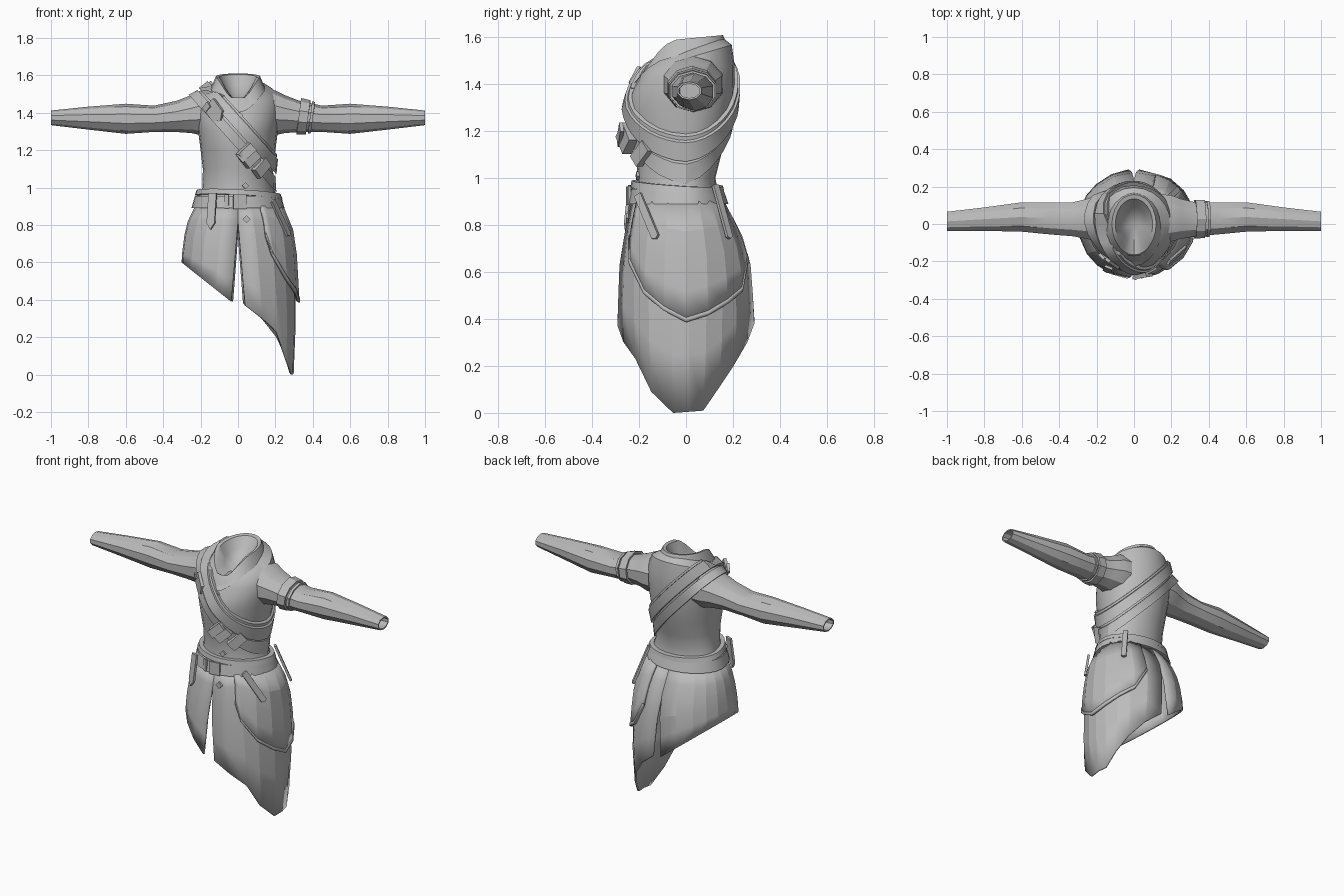
import bpy, bmesh, math
from mathutils import Vector, Matrix
from mathutils.bvhtree import BVHTree

if "Cube" in bpy.data.objects:
    bpy.data.objects.remove(bpy.data.objects["Cube"])

cloth = bpy.data.materials.new("grey cloth")
cloth.diffuse_color = (0.5, 0.5, 0.5, 1)
cloth.use_nodes = True
cloth.node_tree.nodes["Principled BSDF"].inputs["Base Color"].default_value = cloth.diffuse_color
V = Vector


def add(name, verts, faces, angle=30, thick=0.0):
    me = bpy.data.meshes.new(name)
    me.from_pydata(verts, [], faces)
    bm = bmesh.new()
    bm.from_mesh(me)
    bmesh.ops.recalc_face_normals(bm, faces=bm.faces)
    bm.to_mesh(me)
    bm.free()
    me.materials.append(cloth)
    ob = bpy.data.objects.new(name, me)
    bpy.context.collection.objects.link(ob)
    if angle:
        bpy.ops.object.select_all(action='DESELECT')
        bpy.context.view_layer.objects.active = ob
        ob.select_set(True)
        bpy.ops.object.shade_smooth_by_angle(angle=math.radians(angle))
    if thick:
        mod = ob.modifiers.new("thickness", 'SOLIDIFY')
        mod.thickness = thick
        mod.offset = 0
    return ob


def loft(name, rings, angle=30, loop=False, tip=None):
    """Skin closed rings; loop joins last to first, tip closes the end in a fan."""
    n, m = len(rings[0]), len(rings)
    verts = [p for r in rings for p in r]
    faces = [(i * n + j, i * n + (j + 1) % n, (i + 1) % m * n + (j + 1) % n, (i + 1) % m * n + j)
             for i in range(m if loop else m - 1) for j in range(n)]
    if tip is not None:
        verts.append(tip)
        faces += [((m - 1) * n + j, (m - 1) * n + (j + 1) % n, m * n) for j in range(n)]
    return add(name, verts, faces, angle)


def lerp(table, t):
    if t <= table[0][0]:
        return table[0][1:]
    for a, b in zip(table, table[1:]):
        if t <= b[0]:
            f = (t - a[0]) / (b[0] - a[0])
            return [p + (q - p) * f for p, q in zip(a[1:], b[1:])]
    return table[-1][1:]


def oval(phi, rx, yf, yb):
    """phi = 0 at the front, 90 degrees on the +x side."""
    c = math.cos(phi)
    return rx * math.sin(phi), (yf if c > 0 else -yb) * c


# Torso: z, half width, front y, back y, tilt
TORSO = [(.86, .232, -.23, .17, 0), (.93, .215, -.215, .14, 0), (1.0, .19, -.205, .125, 0),
         (1.1, .188, -.215, .15, 0), (1.2, .2, -.235, .18, 0), (1.3, .213, -.25, .2, 0),
         (1.38, .222, -.235, .207, .08), (1.45, .222, -.205, .207, .15),
         (1.51, .195, -.19, .195, .3), (1.54, .14, -.17, .16, .35)]
N = 24
rings = []
for z, rx, yf, yb, t in TORSO:
    pts = [oval(math.tau * j / N, rx, yf, yb) for j in range(N)]
    rings.append([V((x, y, z + t * y)) for x, y in pts])
torso = loft("torso", rings, 35)

# Collar with a V-shaped front and a funnel inside
def neck(rx, yf, yb, z, back, dip):
    out = []
    for j in range(N):
        p = math.tau * j / N
        x, y = oval(p, rx, yf, yb)
        c = math.cos(p)
        out.append(V((x, y, z + back * max(0, -c) - dip * max(0, c) ** 2.5)))
    return out

loft("collar", [neck(.15, -.225, .172, 1.52, .03, .12), neck(.137, -.205, .17, 1.55, .03, .13),
                neck(.118, -.165, .158, 1.595, .015, .13), neck(.1, -.145, .135, 1.59, .015, .13),
                neck(.07, -.09, .09, 1.53, .02, .06)], 30, tip=V((0, 0, 1.45)))

# Sleeves: x, y range, z range
SLEEVE = [(.15, -.11, .165, 1.285, 1.52), (.2, -.1, .16, 1.285, 1.515), (.25, -.085, .14, 1.295, 1.49),
          (.33, -.07, .12, 1.3, 1.46), (.45, -.06, .12, 1.3, 1.435), (.6, -.045, .12, 1.29, 1.445),
          (.8, -.04, .092, 1.312, 1.43), (1.0, -.04, .068, 1.335, 1.41)]


def sleeve_ring(x, side, grow=0.0, n=10, slide=0.0):
    y0, y1, z0, z1 = lerp(SLEEVE, x)
    out = []
    for j in range(n):
        a = math.tau * (j + .5) / n
        out.append(V((side * (x + slide * math.sin(a)), (y0 + y1) / 2 + ((y1 - y0) / 2 + grow) * math.cos(a),
                      (z0 + z1) / 2 + ((z1 - z0) / 2 + grow) * 1.04 * math.sin(a))))
    return out


sleeves = []
for side, label in ((1, "left"), (-1, "right")):
    rs = [sleeve_ring(r[0], side) for r in SLEEVE]
    rs += [sleeve_ring(1.0, side, -.008), sleeve_ring(.93, side, -.012)]
    sleeves.append(loft(label + "_sleeve", rs, 30, tip=V((side * .93, .014, 1.37))))

# Arm band on one sleeve
for x0, x1, g in ((.325, .375, .013), (.385, .4, .009)):
    loft("arm_band", [sleeve_ring(x, 1, k, 10, .012) for x, k in ((x0, 0), (x0, g), (x1, g), (x1, 0))],
         20, loop=True)


# Skirt surface: z, half width, front y, back y
SKIRT = [(0, .292, -.28, .25), (.2, .3, -.288, .275), (.4, .308, -.288, .288), (.65, .293, -.277, .268),
         (.75, .28, -.258, .235), (.82, .262, -.245, .2), (.9, .222, -.225, .155)]
HEM = [(0, .37), (37, .23), (54, .09), (76, 0), (108, .01), (140, .2), (160, .3), (180, .38)]
PANEL = [(30, .74), (36, .64), (54, .51), (72, .44), (90, .39), (108, .42), (126, .47), (143, .52), (158, .66)]


def skirt_point(phi, z, side, off=0.0):
    rx, yf, yb = lerp(SKIRT, z)
    x, y = oval(phi, rx + off, yf - off, yb + off)
    return V((side * x, y, z))


def sheet(name, cols, thick):
    m = len(cols[0])
    faces = [(i * m + k, i * m + k + 1, (i + 1) * m + k + 1, (i + 1) * m + k)
             for i in range(len(cols) - 1) for k in range(m - 1)]
    return add(name, [p for c in cols for p in c], faces, 12, thick)


def column(low, point):
    """Rows follow the hip and then spread evenly to the hem."""
    zs = [.9, .82, .75] + [.75 + (low - .75) * k / 3 for k in (1, 2, 3)]
    return [point(z) for z in zs]


for side, label in ((1, "long"), (-1, "short")):
    cols = []
    for deg in (0, 18, 37, 54, 76, 92, 108, 124, 140, 160, 180):
        t = math.radians(deg)
        low = lerp(HEM, deg)[0] if side > 0 else .39 + .21 * math.sin(t)

        def point(z, t=t):
            front = .12 * max(0, .82 - z) / .44     # slits widen toward the hem
            back = .1 * max(0, .75 - z) / .4
            return skirt_point(front + (math.pi - front - back) * t / math.pi, z, side)
        cols.append(column(low, point))
    sheet(label + "_skirt_half", cols, .012)

# Overlapping hip panel and its raised edge
cols, edge = [], []
for deg, low in PANEL:
    t = math.radians(deg)
    cols.append([skirt_point(t, .9 + (low - .9) * k / 4, 1, .014) for k in range(5)])
    edge.append([skirt_point(t, low + dz, 1, .019) for dz in (.016, -.004)])
sheet("hip_panel", cols, .014)
sheet("panel_trim", edge, .012)


# Straps that wrap the body, found by casting rays inward
verts, polys = [], []
for ob in [torso] + sleeves:
    base = len(verts)
    verts += [v.co.copy() for v in ob.data.vertices]
    polys += [[base + i for i in p.vertices] for p in ob.data.polygons]
tree = BVHTree.FromPolygons(verts, polys)


def wrap(name, centre, normal, half, thick, n=36):
    normal = V(normal).normalized()
    u = V((0, -1, 0))
    u = (u - normal * u.dot(normal)).normalized()
    w = normal.cross(u)
    edges = []
    for s in (-half, half):
        c = V(centre) + normal * s
        rad = []
        for j in range(n):
            d = u * math.cos(math.tau * j / n) + w * math.sin(math.tau * j / n)
            hit = tree.ray_cast(c + d * .7, -d)[0]
            rad.append((d, (hit - c).length if hit else .2))
        inner, outer = [], []
        for j, (d, r) in enumerate(rad):
            r = max(r, (rad[j - 1][1] + rad[(j + 1) % n][1]) / 2)
            inner.append(c + d * (r - .01))
            outer.append(c + d * (r + thick))
        edges.append((inner, outer))
    (i0, o0), (i1, o1) = edges
    return loft(name, [i0, o0, o1, i1], 25, loop=True)


SLANT = V((.743, 0, .669))
MID = V((0, 0, 1.29))
wrap("chest_strap_upper", MID + SLANT * .036, SLANT, .03, .026)
wrap("chest_strap_lower", MID - SLANT * .032, SLANT, .026, .016)
wrap("chest_strap_edge", MID + SLANT * .074, SLANT, .006, .016)
wrap("main_belt", (0, 0, .922), (0, 0, 1), .032, .024)
wrap("thin_belt", (0, 0, .962), (.05, .06, 1), .014, .026)


def block(name, mat, size, tip=0.0):
    """Box whose thin side is local y; tip makes the low end pointed."""
    a, b, c = (s / 2 for s in size)
    outline = [(-a, c), (a, c), (a, -c), (0, -c - tip), (-a, -c)]
    vs = [mat @ V((x, y, z)) for y in (-b, b) for x, z in outline]
    fs = [(0, 1, 2, 3, 4), (9, 8, 7, 6, 5)] + [(i, (i + 1) % 5, (i + 1) % 5 + 5, i + 5) for i in range(5)]
    add(name, vs, fs, 0)


def on_front(name, x, z, size, lift, turn=0.0, tip=0.0):
    hit, nor = tree.ray_cast(V((x, -1, z)), V((0, 1, 0)))[:2]
    yaw = math.atan2(nor.x, -nor.y) if nor.y < 0 else math.atan2(-nor.x, nor.y)
    mat = Matrix.Translation((x, hit.y - lift, z)) @ Matrix.Rotation(yaw, 4, 'Z')
    block(name, mat @ Matrix.Rotation(math.radians(turn), 4, 'Y'), size, tip)


# Pouches, flap and buckles on the chest strap (local z runs along the strap)
on_front("strap_pouch", .055, 1.17, (.09, .045, .1), .032, -42)
on_front("strap_pouch_flap", .045, 1.185, (.1, .016, .05), .055, -42)
on_front("small_pouch", .125, 1.105, (.1, .035, .06), .028, -42)
on_front("strap_flap", -.13, 1.415, (.085, .018, .09), .032, -42, .03)
on_front("strap_buckle", -.165, 1.43, (.05, .016, .035), .046, -42)
on_front("belt_buckle", .01, .925, (.07, .012, .078), .03)
on_front("belt_loop", -.06, .925, (.022, .012, .074), .028)
# Diamond buttons down the front
for x, z in ((.01, 1.385), (.04, 1.01)):
    on_front("button", x, z, (.026, .012, .026), .006, 45)
block("button", Matrix.Translation((.045, -.25, .83)) @ Matrix.Rotation(math.radians(45), 4, 'Y'),
      (.03, .012, .03))


def tail(name, a, b, out, width, tip):
    """Loose strap end hanging from a to b, with its flat side facing out."""
    a, b = V(a), V(b)
    z = (a - b).normalized()
    y = -(V(out) - z * V(out).dot(z)).normalized()
    x = y.cross(z)
    mat = Matrix((x, y, z)).transposed().to_4x4()
    mat.translation = (a + b) / 2
    block(name, mat, (width, .014, (a - b).length), tip)


tail("belt_tail_front", (-.135, -.232, .97), (-.145, -.25, .81), (-.4, -1, 0), .045, .035)
tail("belt_tail_side", (.185, -.205, .93), (.27, -.13, .75), (1, -.7, .2), .035, .01)
tail("belt_tail_back", (.17, .125, .97), (.235, .185, .75), (.8, .7, .3), .03, .01)
